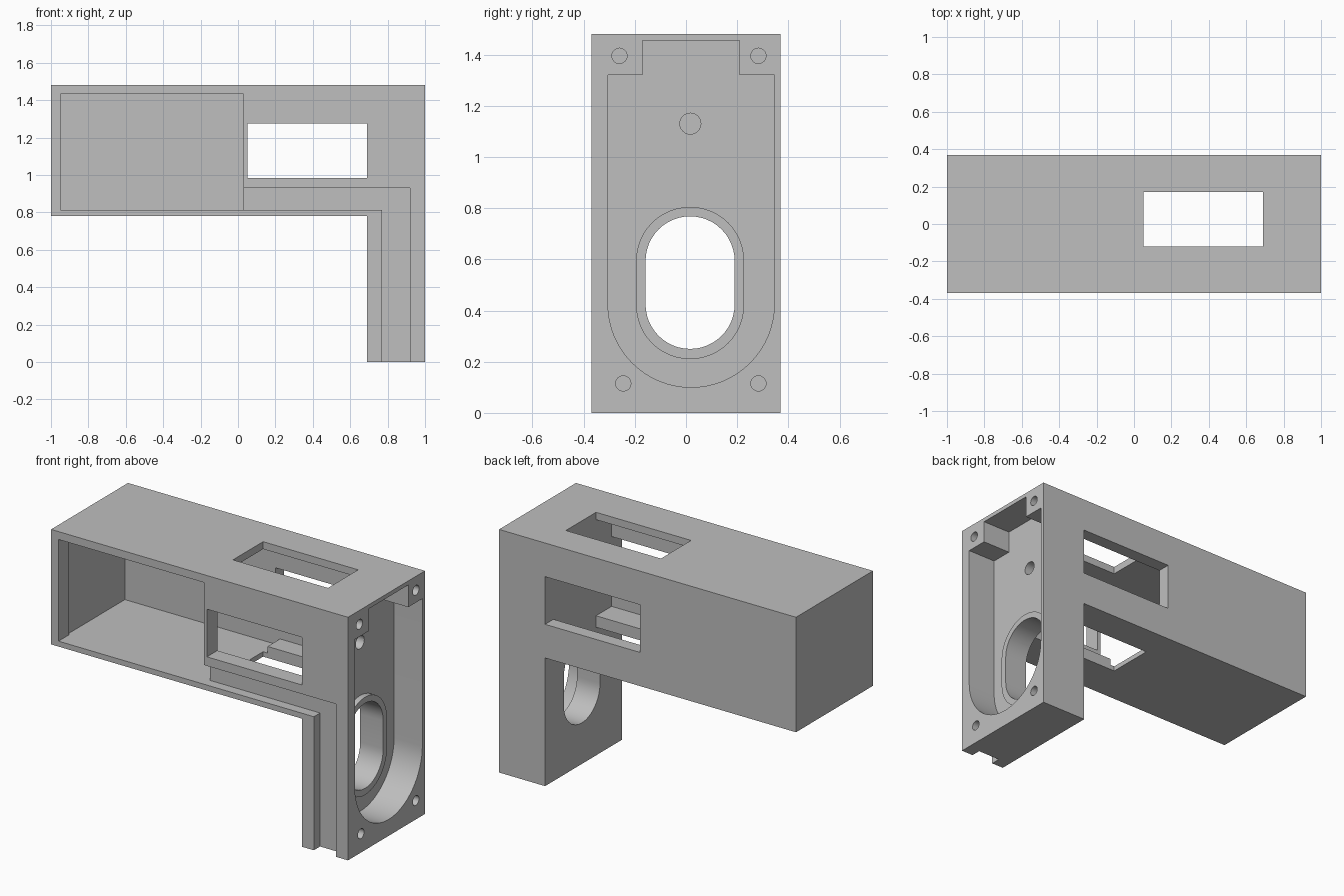
import bpy, bmesh, math
from mathutils import Vector

if "Cube" in bpy.data.objects:
    bpy.data.objects.remove(bpy.data.objects["Cube"])

grey = bpy.data.materials.new("light_grey")
grey.diffuse_color = (0.52, 0.52, 0.52, 1)
grey.use_nodes = True
grey.node_tree.nodes["Principled BSDF"].inputs["Base Color"].default_value = grey.diffuse_color


def prism(name, pts, axis, lo, hi):
    """Extrude a 2D outline along an axis: 'x' uses (y, z) points, 'y' uses (x, z), 'z' uses (x, y)."""
    place = {'x': lambda p, t: (t, p[0], p[1]),
             'y': lambda p, t: (p[0], t, p[1]),
             'z': lambda p, t: (p[0], p[1], t)}[axis]
    bm = bmesh.new()
    face = bm.faces.new([bm.verts.new(place(p, lo)) for p in pts])
    ext = bmesh.ops.extrude_face_region(bm, geom=[face])
    move = Vector(place((0, 0), hi - lo))
    bmesh.ops.translate(bm, vec=move, verts=[v for v in ext['geom'] if isinstance(v, bmesh.types.BMVert)])
    bmesh.ops.recalc_face_normals(bm, faces=bm.faces)
    mesh = bpy.data.meshes.new(name)
    bm.to_mesh(mesh)
    bm.free()
    mesh.materials.append(grey)
    ob = bpy.data.objects.new(name, mesh)
    bpy.context.collection.objects.link(ob)
    return ob


def rect(a0, a1, b0, b1):
    return [(a0, b0), (a1, b0), (a1, b1), (a0, b1)]


def arc(cx, cy, r, start, end, n):
    return [(cx + r * math.cos(math.radians(start + (end - start) * i / n)),
             cy + r * math.sin(math.radians(start + (end - start) * i / n))) for i in range(n + 1)]


def circle(cx, cy, r, n=24):
    return arc(cx, cy, r, 0, 360, n)[:-1]


def slot(y0, y1, z0, z1):
    r, c = (y1 - y0) / 2, (y0 + y1) / 2
    return arc(c, z1 - r, r, 0, 180, 24) + arc(c, z0 + r, r, 180, 360, 24)


def combine(target, tool, op='DIFFERENCE'):
    mod = target.modifiers.new("cut", 'BOOLEAN')
    mod.operation, mod.solver, mod.object = op, 'EXACT', tool
    bpy.context.view_layer.objects.active = target
    bpy.ops.object.modifier_apply(modifier=mod.name)
    bpy.data.objects.remove(tool)


# L-shaped housing block
housing = prism("housing", [(-1, 0.78), (0.69, 0.78), (0.69, 0), (1, 0), (1, 1.48), (-1, 1.48)],
                'y', -0.37, 0.37)

# Hollow inside, with a slightly raised floor near the leg
combine(housing, prism("cavity", [(-0.965, 0.81), (0.08, 0.81), (0.08, 0.85), (0.69, 0.85),
                                  (0.69, 1.435), (-0.965, 1.435)], 'y', -0.27, 0.29))

# Large front opening, stopping at the cavity
combine(housing, prism("front_opening", rect(-0.95, 0.03, 0.813, 1.432), 'y', -0.5, -0.2))

# Shallow cable groove along the front and down the leg
combine(housing, prism("groove", [(0.0, 0.813), (0.77, 0.813), (0.77, -0.1), (0.92, -0.1),
                                  (0.92, 0.93), (0.0, 0.93)], 'y', -0.5, -0.31))

# Windows through front to back and top to bottom
combine(housing, prism("side_window", rect(0.05, 0.69, 0.985, 1.275), 'y', -0.5, 0.5))
combine(housing, prism("top_window", rect(0.05, 0.69, -0.12, 0.17), 'z', 0.7, 1.6))

# Recess in the end face: round bottom and notched top
outline = arc(0.02, 0.425, 0.325, 180, 360, 32) + [(0.345, 1.32), (0.21, 1.32), (0.21, 1.455),
                                                   (-0.17, 1.455), (-0.17, 1.32), (-0.305, 1.32)]
combine(housing, prism("end_recess", outline, 'x', 0.81, 1.1))

# Raised rim around the slot, then the slot and small hole through the plate
combine(housing, prism("slot_rim", slot(-0.195, 0.227, 0.21, 0.805), 'x', 0.75, 0.845), 'UNION')
combine(housing, prism("slot_hole", slot(-0.158, 0.19, 0.25, 0.768), 'x', 0.6, 0.9))
combine(housing, prism("wire_hole", circle(0.017, 1.13, 0.041), 'x', 0.6, 0.9))

# Blind screw holes in the four corners
for y, z in ((-0.26, 1.395), (0.283, 1.395), (-0.245, 0.115), (0.283, 0.115)):
    combine(housing, prism("screw_hole", circle(y, z, 0.03, 16), 'x', 0.85, 1.1))

# Smooth the curved walls, keep edges sharp
bpy.ops.object.select_all(action='DESELECT')
housing.select_set(True)
bpy.context.view_layer.objects.active = housing
bpy.ops.object.shade_smooth_by_angle(angle=math.radians(30))
